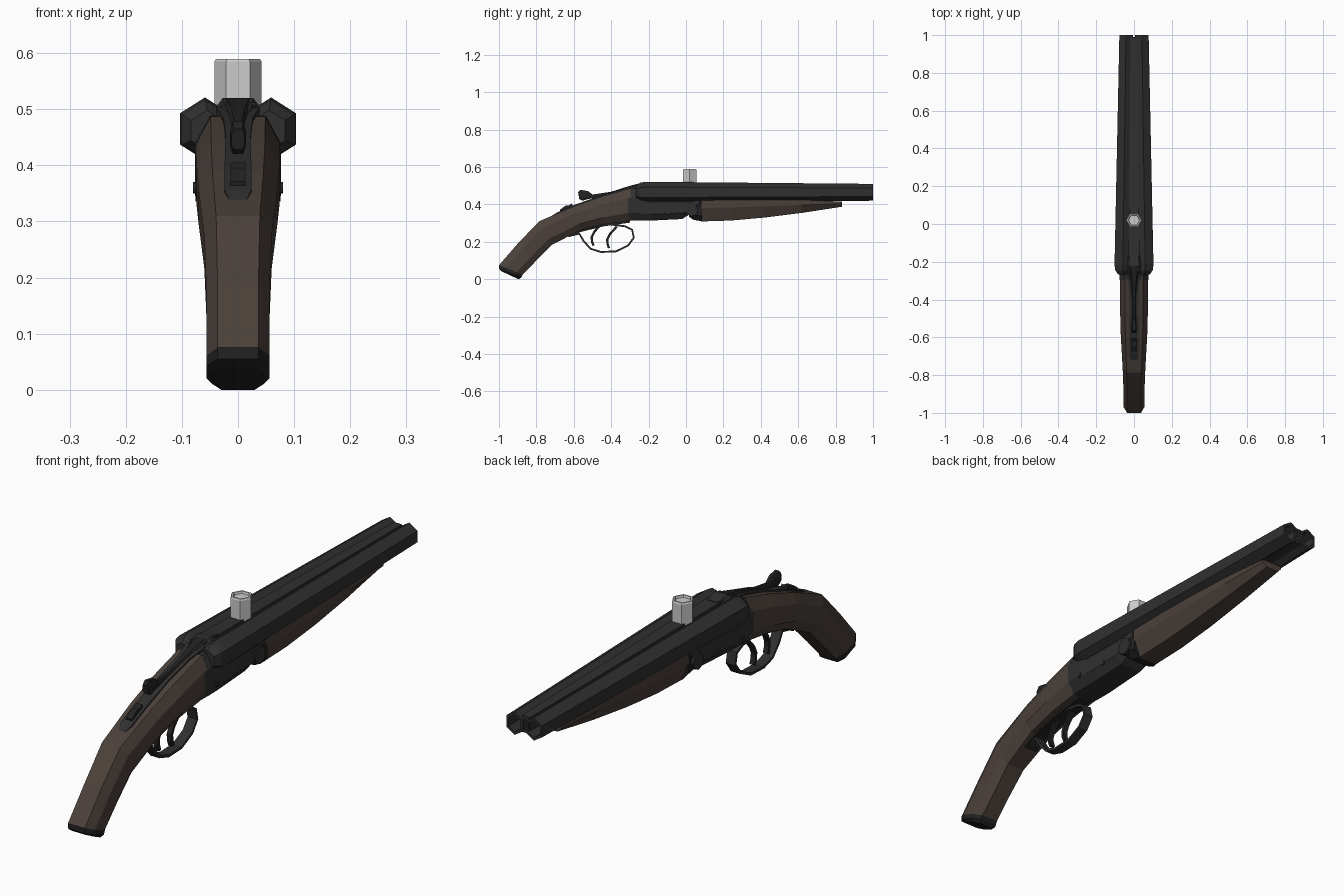
import bpy, bmesh, math


def mat(name, c):
    m = bpy.data.materials.new(name)
    m.diffuse_color = (*c, 1)
    return m


STEEL = mat("dark_steel", (0.03, 0.029, 0.03))
BLACK = mat("black_steel", (0.016, 0.016, 0.016))
WOOD = mat("walnut", (0.07, 0.052, 0.043))


def loft(name, rings, material=None):
    """Skin a list of equal-sized point rings and cap both ends."""
    bm = bmesh.new()
    rows = [[bm.verts.new(p) for p in r] for r in rings]
    n = len(rows[0])
    for a, b in zip(rows, rows[1:]):
        for i in range(n):
            j = (i + 1) % n
            bm.faces.new((a[i], a[j], b[j], b[i]))
    bm.faces.new(rows[0])
    bm.faces.new(rows[-1])
    bmesh.ops.recalc_face_normals(bm, faces=bm.faces)
    me = bpy.data.meshes.new(name)
    bm.to_mesh(me)
    bm.free()
    ob = bpy.data.objects.new(name, me)
    bpy.context.collection.objects.link(ob)
    if material:
        me.materials.append(material)
    return ob


# half cross-sections: (share of half width, share of height)
OCT = [(0.65, 1), (1, 0.72), (1, 0.25), (0.65, 0)]
BOX = [(1, 1), (1, 0)]
KEEL = [(1, 1), (1, 0.6), (0.6, 0)]


def sections(name, stations, prof, material):
    """Stations are (top y, top z, bottom y, bottom z, half width)."""
    rings = []
    for ty, tz, by, bz, w in stations:
        half = [(u * w, by + (ty - by) * v, bz + (tz - bz) * v) for u, v in prof]
        rings.append(half + [(-x, y, z) for x, y, z in reversed(half)])
    return loft(name, rings, material)


def strip(name, path, w, t, material):
    """Flat band of half width w and thickness t following a y-z path."""
    st = []
    for i, (y, z) in enumerate(path):
        a, b = path[max(i - 1, 0)], path[min(i + 1, len(path) - 1)]
        dy, dz = b[0] - a[0], b[1] - a[1]
        d = math.hypot(dy, dz)
        ny, nz = -dz / d * t / 2, dy / d * t / 2
        st.append((y + ny, z + nz, y - ny, z - nz, w))
    return sections(name, st, BOX, material)


def hexring(x, y, z, r):
    return [(x + r * 0.91 * math.sin(math.radians(60 * k)), y,
             z + r * math.cos(math.radians(60 * k))) for k in range(6)]


# twin barrels with open bores
for s, side in ((-1, "left"), (1, "right")):
    loft("barrel_" + side, [
        hexring(s * 0.055, -0.268, 0.462, 0.036),
        hexring(s * 0.058, -0.245, 0.464, 0.052),
        hexring(s * 0.059, -0.215, 0.465, 0.056),
        hexring(s * 0.042, 1.0, 0.465, 0.045),
        hexring(s * 0.042, 1.0, 0.465, 0.033),
        hexring(s * 0.043, 0.7, 0.465, 0.033)], STEEL)

# rib filling the valley between the barrels
sections("barrel_rib", [(-0.25, 0.512, -0.25, 0.42, 0.03), (-0.2, 0.512, -0.2, 0.42, 0.03),
                        (0.99, 0.5, 0.99, 0.435, 0.018)], BOX, STEEL)

# receiver with sloping breech top
sections("receiver", [(-0.31, 0.482, -0.31, 0.313, 0.075), (-0.25, 0.49, -0.25, 0.313, 0.077),
                      (-0.2, 0.45, -0.2, 0.313, 0.076), (-0.02, 0.45, -0.02, 0.322, 0.072),
                      (0.04, 0.44, 0.015, 0.345, 0.072), (0.075, 0.44, 0.075, 0.4, 0.068)],
         OCT, STEEL)
sections("breech_top", [(-0.31, 0.488, -0.31, 0.45, 0.022), (-0.27, 0.503, -0.27, 0.45, 0.036),
                        (-0.22, 0.52, -0.22, 0.45, 0.042), (-0.16, 0.513, -0.16, 0.45, 0.035)],
         OCT, STEEL)

# fore-end iron and wood
sections("fore_end_iron", [(0.025, 0.4, 0.015, 0.335, 0.06), (0.05, 0.42, 0.04, 0.318, 0.066),
                           (0.085, 0.42, 0.085, 0.31, 0.068)], OCT, BLACK)
sections("fore_end", [(0.08, 0.43, 0.08, 0.309, 0.07), (0.24, 0.43, 0.24, 0.314, 0.07),
                      (0.42, 0.43, 0.42, 0.33, 0.066), (0.62, 0.425, 0.62, 0.355, 0.058),
                      (0.835, 0.415, 0.835, 0.388, 0.045)], KEEL, WOOD)

# curved stock and butt plate
sections("stock", [(-0.295, 0.487, -0.305, 0.312, 0.075), (-0.45, 0.443, -0.44, 0.293, 0.074),
                   (-0.6, 0.39, -0.565, 0.262, 0.07), (-0.785, 0.31, -0.715, 0.185, 0.06),
                   (-0.9, 0.19, -0.8, 0.1, 0.056), (-1.0, 0.075, -0.873, 0.025, 0.056)],
         OCT, WOOD)
sections("butt_plate", [(-1.0, 0.075, -0.873, 0.025, 0.0565), (-1.0, 0.055, -0.88, 0.01, 0.0565),
                        (-0.985, 0.042, -0.895, 0.0, 0.046)], OCT, BLACK)

# tang, top lever and safety
sections("tang", [(-0.26, 0.503, -0.26, 0.46, 0.038), (-0.33, 0.484, -0.33, 0.45, 0.026),
                  (-0.45, 0.449, -0.45, 0.41, 0.022), (-0.6, 0.397, -0.6, 0.36, 0.024),
                  (-0.69, 0.357, -0.68, 0.33, 0.024), (-0.72, 0.338, -0.71, 0.31, 0.015)],
         BOX, STEEL)
sections("top_lever", [(-0.225, 0.519, -0.225, 0.49, 0.03), (-0.3, 0.5, -0.3, 0.47, 0.017),
                       (-0.4, 0.468, -0.4, 0.45, 0.009), (-0.5, 0.453, -0.49, 0.432, 0.008),
                       (-0.525, 0.472, -0.52, 0.43, 0.012), (-0.565, 0.478, -0.555, 0.42, 0.014),
                       (-0.577, 0.465, -0.57, 0.428, 0.012)], OCT, BLACK)
sections("safety_button", [(-0.61, 0.405, -0.6, 0.38, 0.013), (-0.625, 0.396, -0.62, 0.37, 0.013),
                           (-0.645, 0.393, -0.64, 0.36, 0.013), (-0.675, 0.371, -0.67, 0.35, 0.013)],
         BOX, BLACK)

# trigger plate, guard and two triggers
strip("trigger_plate", [(-0.63, 0.232), (-0.565, 0.262), (-0.44, 0.292), (-0.3, 0.312)],
      0.028, 0.018, BLACK)
strip("trigger_guard", [(-0.61, 0.235), (-0.57, 0.243), (-0.548, 0.205), (-0.51, 0.163),
                        (-0.455, 0.146), (-0.375, 0.149), (-0.31, 0.18), (-0.279, 0.222),
                        (-0.288, 0.265), (-0.325, 0.283), (-0.4, 0.293)], 0.02, 0.01, STEEL)
TRIGGER = [(0.05, 0.03), (0.012, -0.012), (-0.001, -0.04), (0.0, -0.062), (0.008, -0.085)]
for name, y, z in (("rear_trigger", -0.503, 0.265), ("front_trigger", -0.42, 0.252)):
    strip(name, [(y + a, z + b) for a, b in TRIGGER], 0.01, 0.012, BLACK)


def pin(name, y, z, r, w):
    """Cross pin showing on both flanks."""
    bpy.ops.mesh.primitive_cylinder_add(vertices=8, radius=r, depth=2 * w,
                                        location=(0, y, z), rotation=(0, math.pi / 2, 0))
    bpy.context.object.name = name
    bpy.context.object.data.materials.append(STEEL)


# hinge and lock pins
pin("hinge_pin", 0.03, 0.37, 0.034, 0.076)
pin("lock_pin_rear", -0.24, 0.36, 0.01, 0.08)
pin("lock_pin_front", -0.1, 0.355, 0.01, 0.077)

# upright hexagonal shell with recessed top
loft("shell", [[(r * math.cos(math.radians(60 * k)), 0.02 + r * math.sin(math.radians(60 * k)), z)
                for k in range(6)]
               for r, z in ((0.042, 0.44), (0.042, 0.585), (0.039, 0.59), (0.032, 0.59), (0.029, 0.582))])
